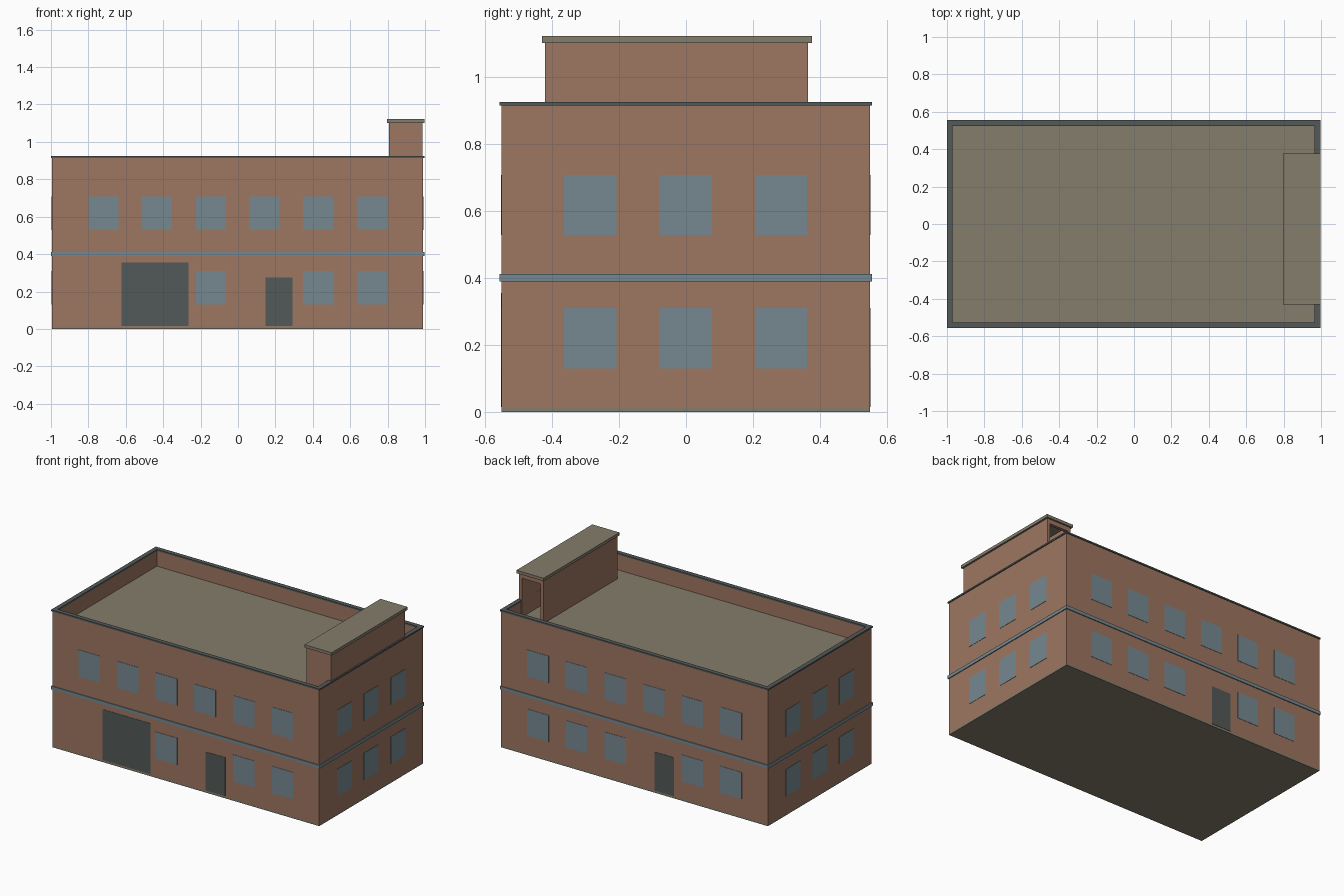
import bpy
import bmesh

cube = bpy.data.objects.get("Cube")
if cube:
    bpy.data.objects.remove(cube, do_unlink=True)


def material(name, rgb):
    m = bpy.data.materials.new(name)
    m.use_nodes = True
    color = (*rgb, 1)
    m.diffuse_color = color
    m.node_tree.nodes["Principled BSDF"].inputs["Base Color"].default_value = color
    return m


brick = material("brick", (0.34, 0.18, 0.12))
glass = material("blue_grey", (0.18, 0.25, 0.28))
dark = material("dark_grey", (0.084, 0.102, 0.098))
tan = material("roof_tan", (0.235, 0.205, 0.15))

CX, CY = -0.002, -0.001     # centre of the main block
HX, HY = 0.992, 0.55        # half size of the main block
DECK, WALL_TOP = 0.81, 0.915


def finish(name, bm, mat):
    bmesh.ops.recalc_face_normals(bm, faces=bm.faces[:])
    me = bpy.data.meshes.new(name)
    bm.to_mesh(me)
    bm.free()
    me.materials.append(mat)
    ob = bpy.data.objects.new(name, me)
    bpy.context.collection.objects.link(ob)
    return ob


def add_box(bm, x, y, z):
    verts = bmesh.ops.create_cube(bm, size=1)["verts"]
    for v in verts:
        for i, (a, b) in enumerate((x, y, z)):
            v.co[i] = (a + b) / 2 + v.co[i] * (b - a)


def box(name, mat, *spans):
    """One object from one or more (x, y, z) span triples."""
    bm = bmesh.new()
    for span in spans:
        add_box(bm, *span)
    return finish(name, bm, mat)


def ring(name, mat, hx, hy, ix, iy, z0, z1):
    """Hollow rectangular frame around the main block."""
    bm = bmesh.new()
    loops = []
    for sx, sy, z in ((hx, hy, z0), (hx, hy, z1), (ix, iy, z1), (ix, iy, z0)):
        loops.append([bm.verts.new((CX + sx * a, CY + sy * b, z))
                      for a, b in ((-1, -1), (1, -1), (1, 1), (-1, 1))])
    for i in range(4):
        low, high = loops[i], loops[(i + 1) % 4]
        for j in range(4):
            k = (j + 1) % 4
            bm.faces.new((low[j], low[k], high[k], high[j]))
    return finish(name, bm, mat)


# Main block
box("base_slab", tan, ((CX - HX, CX + HX), (CY - HY, CY + HY), (0, 0.012)))
ring("brick_walls", brick, HX, HY, 0.972, 0.53, 0.012, WALL_TOP)
box("roof_deck", tan, ((CX - 0.975, CX + 0.975), (CY - 0.533, CY + 0.533), (DECK - 0.02, DECK)))
ring("parapet_coping", dark, 0.998, 0.556, 0.968, 0.526, WALL_TOP, 0.925)
ring("floor_band", glass, 0.998, 0.556, 0.98, 0.54, 0.39, 0.412)

# Openings are thin plates on the walls
PLATE = 0.002


def plate_span(side, u0, u1, z0, z1):
    if side in ("front", "back"):
        s = -1 if side == "front" else 1
        y = CY + s * HY
        return ((u0, u1), (y - PLATE, y + PLATE), (z0, z1))
    s = -1 if side == "left_end" else 1
    x = CX + s * HX
    return ((x - PLATE, x + PLATE), (u0, u1), (z0, z1))


long_centres = [CX + (i - 2.5) * 0.287 for i in range(6)]
end_centres = [CY + (i - 1) * 0.285 for i in range(3)]
rows = {"lower": (0.13, 0.31), "upper": (0.528, 0.708)}
skipped = {("front", "lower"): (0, 1, 3), ("back", "lower"): (2,)}

for side in ("front", "back", "left_end", "right_end"):
    centres = long_centres if side in ("front", "back") else end_centres
    half = 0.08 if side in ("front", "back") else 0.078
    for row, (z0, z1) in rows.items():
        spans = [plate_span(side, c - half, c + half, z0, z1)
                 for i, c in enumerate(centres)
                 if i not in skipped.get((side, row), ())]
        box(f"{side}_{row}_windows", glass, *spans)

box("garage_door", dark, plate_span("front", -0.622, -0.265, 0.015, 0.355))
box("front_door", dark, plate_span("front", 0.147, 0.292, 0.015, 0.275))
box("back_door", dark, plate_span("back", -0.296, -0.151, 0.015, 0.275))

# Rooftop stair house, open at its back end
X0, X1, Y0, Y1, TOP, T = 0.806, 0.986, -0.421, 0.365, 1.102, 0.02
box("stair_house_walls", brick,
    ((X0, X0 + T), (Y0, Y1), (DECK, TOP)),
    ((X1 - T, X1), (Y0, Y1), (DECK, TOP)),
    ((X0 + T, X1 - T), (Y0, Y0 + T), (DECK, TOP)),
    ((X0 + T, X1 - T), (Y1 - T, Y1), (TOP - 0.03, TOP)))
box("stair_house_roof", tan, ((0.796, 0.998), (-0.43, 0.376), (TOP, 1.122)))
